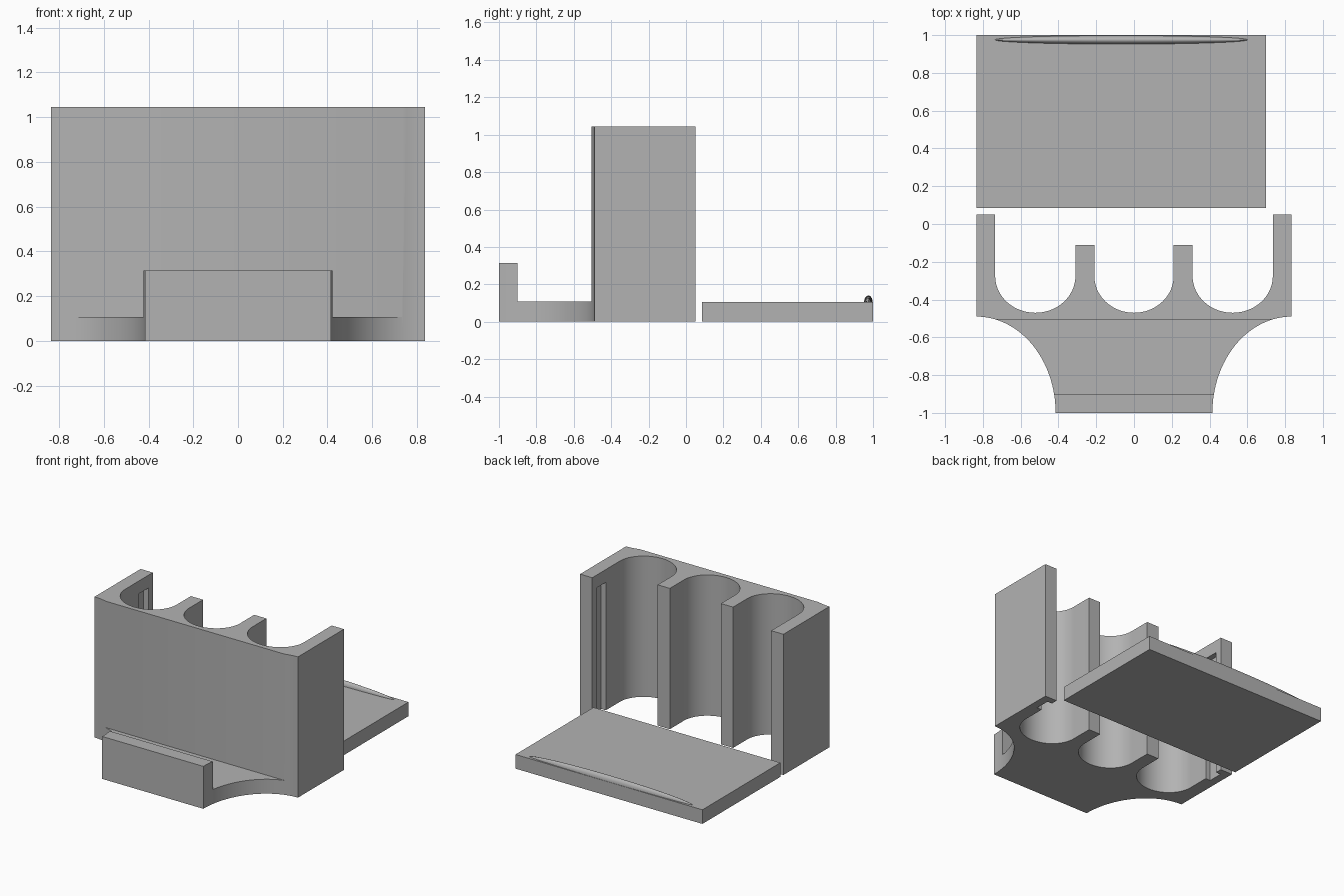
import bpy
import bmesh
from math import sin, cos, pi, radians

cube = bpy.data.objects.get("Cube")
if cube:
    bpy.data.objects.remove(cube, do_unlink=True)

grey = bpy.data.materials.new("plain grey")
grey.use_nodes = True
colour = (0.45, 0.45, 0.45, 1)
grey.diffuse_color = colour
grey.node_tree.nodes["Principled BSDF"].inputs["Base Color"].default_value = colour


def add_object(name, bm):
    bmesh.ops.recalc_face_normals(bm, faces=bm.faces)
    mesh = bpy.data.meshes.new(name)
    bm.to_mesh(mesh)
    bm.free()
    mesh.materials.append(grey)
    ob = bpy.data.objects.new(name, mesh)
    bpy.context.collection.objects.link(ob)
    return ob


def extrude_outline(name, outline, height):
    bm = bmesh.new()
    base = bm.faces.new([bm.verts.new((x, y, 0)) for x, y in outline])
    new = bmesh.ops.extrude_face_region(bm, geom=[base])["geom"]
    top = [v for v in new if isinstance(v, bmesh.types.BMVert)]
    bmesh.ops.translate(bm, verts=top, vec=(0, 0, height))
    return add_object(name, bm)


def box(name, lo, hi):
    bm = bmesh.new()
    bmesh.ops.create_cube(bm, size=1)
    for v in bm.verts:
        v.co = [(a + b) / 2 + c * (b - a) for a, b, c in zip(lo, hi, v.co)]
    return add_object(name, bm)


def select(ob):
    bpy.ops.object.select_all(action='DESELECT')
    ob.select_set(True)
    bpy.context.view_layer.objects.active = ob


def cut(ob, lo, hi):
    cutter = box("cutter", lo, hi)
    cutter.hide_render = True
    select(ob)
    mod = ob.modifiers.new("cut", 'BOOLEAN')
    mod.operation = 'DIFFERENCE'
    mod.solver = 'EXACT'
    mod.object = cutter
    bpy.ops.object.modifier_apply(modifier=mod.name)
    bpy.data.objects.remove(cutter, do_unlink=True)


def smooth(ob):
    select(ob)
    bpy.ops.object.shade_smooth_by_angle(angle=radians(30))


W, BACK, HEIGHT = 0.835, 0.05, 1.045
DIVIDER_END, FRONT, FOOT_TOP = -0.11, -0.505, 0.107
SEG = 32

# Plan outline: scooped front corners, then three round bays open at the back
scoop = [(W - 0.42 * cos(pi / 2 * i / SEG), -1 + 0.51 * sin(pi / 2 * i / SEG))
         for i in range(SEG + 1)]
outline = scoop + [(W, BACK)]
bays = [(0.735, 0.31), (0.21, -0.21), (-0.31, -0.735)]
for n, (right, left) in enumerate(bays):
    mid, rad = (right + left) / 2, (right - left) / 2
    outline.append((right, BACK if n == 0 else DIVIDER_END))
    outline += [(mid + rad * cos(pi * i / SEG), -0.275 - 0.195 * sin(pi * i / SEG))
                for i in range(SEG + 1)]
    outline.append((left, BACK if n == 2 else DIVIDER_END))
outline += [(-W, BACK)] + [(-x, y) for x, y in reversed(scoop)]
holder = extrude_outline("holder_body", outline, HEIGHT)

# Tray between the front wall and the lip, and the space above the lip
cut(holder, (-1, -0.9, FOOT_TOP), (1, FRONT, 1.2))
cut(holder, (-1, -1.1, 0.315), (1, -0.7, 1.2))

# Grooves in the side walls for the sliding cover
for side in (-1, 1):
    xs = sorted((side * 0.7, side * 0.775))
    cut(holder, (xs[0], DIVIDER_END, -0.1), (xs[1], 0, 0.95))
smooth(holder)

# Sliding cover lying flat behind the holder
box("cover_panel", (-W, 0.085, 0), (0.7, 1, 0.105))

# Thin rounded finger grip on the cover: upper half of a stretched sphere
bm = bmesh.new()
bmesh.ops.create_uvsphere(bm, u_segments=48, v_segments=24, radius=1)
bmesh.ops.bisect_plane(bm, geom=bm.verts[:] + bm.edges[:] + bm.faces[:],
                       plane_co=(0, 0, -0.05), plane_no=(0, 0, -1), clear_outer=True)
for v in bm.verts:
    v.co = (-0.067 + 0.67 * v.co.x, 0.975 + 0.023 * v.co.y, 0.104 + 0.036 * v.co.z)
smooth(add_object("cover_grip", bm))
